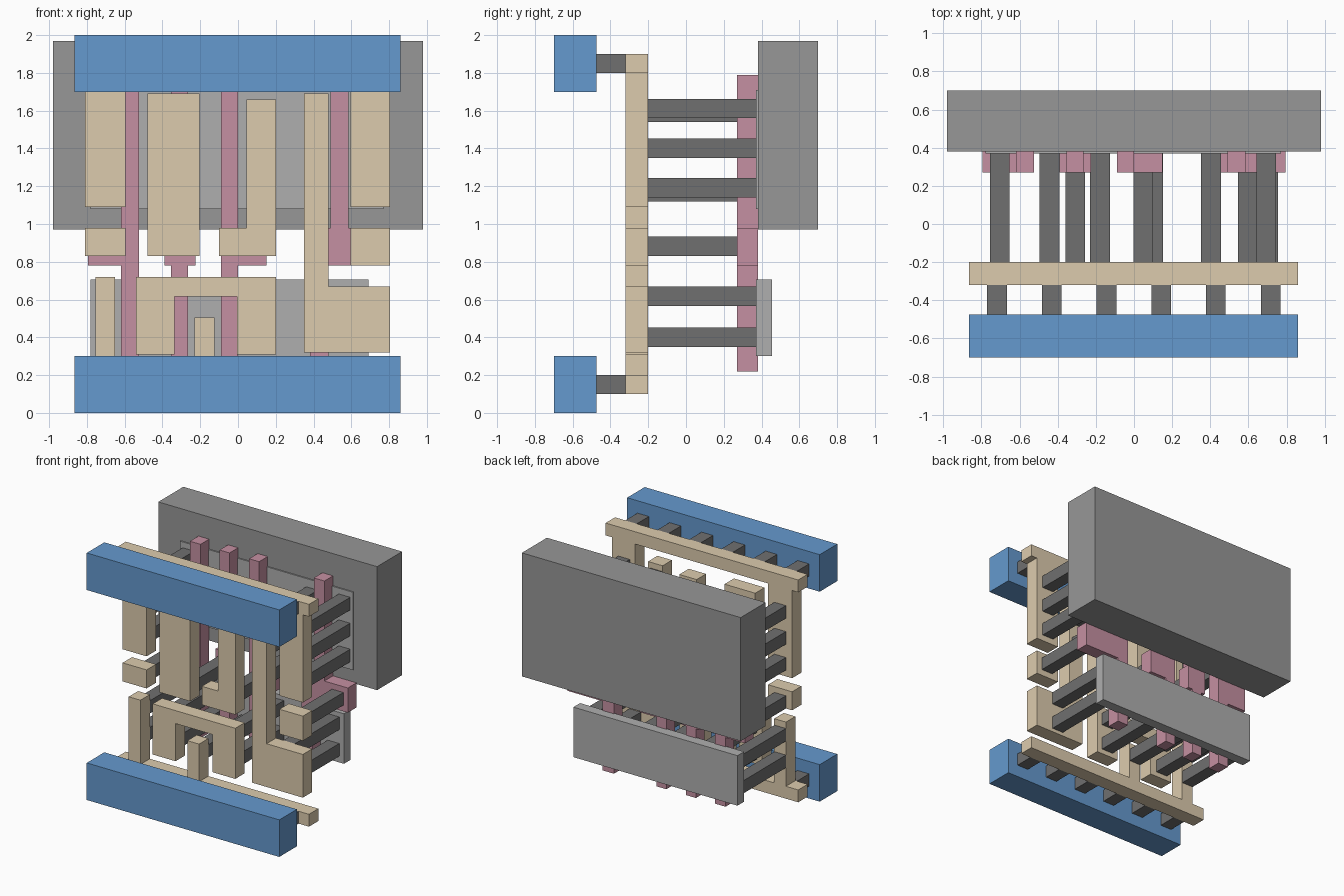
import bpy, bmesh

def material(name, r, g, b):
    m = bpy.data.materials.new(name)
    m.diffuse_color = (r, g, b, 1)
    return m

BLUE = material("blue", 0.13, 0.32, 0.62)
TAN = material("tan", 0.72, 0.60, 0.42)
PINK = material("pink", 0.56, 0.28, 0.36)
DARK = material("dark_grey", 0.16, 0.16, 0.16)
MID = material("mid_grey", 0.31, 0.31, 0.31)
LIGHT = material("light_grey", 0.43, 0.43, 0.43)


def plate(name, outline, y0, y1, mat):
    """Extrude an (x, z) outline from y0 back to y1."""
    bm = bmesh.new()
    face = bm.faces.new([bm.verts.new((x, y0, z)) for x, z in outline])
    ext = bmesh.ops.extrude_face_region(bm, geom=[face])
    verts = [v for v in ext["geom"] if isinstance(v, bmesh.types.BMVert)]
    bmesh.ops.translate(bm, verts=verts, vec=(0, y1 - y0, 0))
    bmesh.ops.recalc_face_normals(bm, faces=bm.faces)
    me = bpy.data.meshes.new(name)
    bm.to_mesh(me)
    bm.free()
    me.materials.append(mat)
    ob = bpy.data.objects.new(name, me)
    bpy.context.collection.objects.link(ob)
    return ob


def rect(x0, x1, z0, z1):
    return [(x0, z0), (x1, z0), (x1, z1), (x0, z1)]


# Back slab and the two active regions
plate("well_slab", rect(-0.98, 0.98, 0.97, 1.97), 0.38, 0.70, MID)
plate("upper_active_region", rect(-0.78, 0.77, 1.08, 1.71), 0.37, 0.455, LIGHT)
plate("lower_active_region", rect(-0.78, 0.69, 0.30, 0.705), 0.37, 0.455, LIGHT)

# Gate strips with contact pads
B, T, P0, P1 = 0.22, 1.79, 0.78, 0.98
gates = [
    [(-0.62, B), (-0.525, B), (-0.525, T), (-0.62, T),
     (-0.62, P1), (-0.795, P1), (-0.795, P0), (-0.62, P0)],
    [(-0.355, B), (-0.265, B), (-0.265, P0), (-0.225, P0), (-0.225, P1), (-0.265, P1),
     (-0.265, T), (-0.355, T), (-0.355, P1), (-0.39, P1), (-0.39, P0), (-0.355, P0)],
    [(-0.09, B), (0, B), (0, P0), (0.15, P0), (0.15, P1), (0, P1), (0, T), (-0.09, T)],
    [(0.38, B), (0.48, B), (0.48, P0), (0.795, P0), (0.795, P1), (0.585, P1),
     (0.585, T), (0.49, T), (0.49, P1), (0.38, P1)],
]
for i, g in enumerate(gates):
    plate(f"gate_strip_{i + 1}", g, 0.27, 0.38, PINK)

# First wiring layer
wires = {
    "upper_rail": [(-0.865, 1.9), (-0.865, 1.8), (-0.81, 1.8), (-0.81, 1.09), (-0.595, 1.09),
                   (-0.595, 1.8), (0.595, 1.8), (0.595, 1.09), (0.805, 1.09), (0.805, 1.8),
                   (0.86, 1.8), (0.86, 1.9)],
    "lower_rail": [(-0.865, 0.1), (0.86, 0.1), (0.86, 0.2), (-0.125, 0.2), (-0.125, 0.505),
                   (-0.23, 0.505), (-0.23, 0.2), (-0.65, 0.2), (-0.65, 0.72), (-0.755, 0.72),
                   (-0.755, 0.2), (-0.865, 0.2)],
    "wide_wire": rect(-0.48, -0.205, 0.83, 1.69),
    "hooked_wire": [(-0.1, 0.83), (0.2, 0.83), (0.2, 1.66), (0.045, 1.66),
                    (0.045, 0.98), (-0.1, 0.98)],
    "output_wire": [(0.35, 0.32), (0.805, 0.32), (0.805, 0.67), (0.48, 0.67),
                    (0.48, 1.69), (0.35, 1.69)],
    "bridge_wire": [(-0.54, 0.31), (-0.335, 0.31), (-0.335, 0.615), (-0.005, 0.615),
                    (-0.005, 0.31), (0.2, 0.31), (0.2, 0.72), (-0.54, 0.72)],
    "left_pad_wire": rect(-0.81, -0.595, 0.83, 0.98),
    "right_pad_wire": rect(0.595, 0.805, 0.78, 0.98),
}
for name, outline in wires.items():
    plate(name, outline, -0.32, -0.20, TAN)

# Contact pillars: left edge x, list of bottom z
S = 0.103
upper, lower = (1.14, 1.35, 1.56), (0.35, 0.565)
contacts = [
    (-0.755, upper), (0.643, upper), (0.352, (1.12, 1.35, 1.54)),
    (-0.755, lower), (-0.495, lower), (0.048, lower), (0.545, lower), (-0.23, (0.35,)),
]
for x, rows in contacts:
    for z in rows:
        plate("active_contact", rect(x, x + S, z, z + S), -0.205, 0.375, DARK)
for x in (-0.755, -0.36, -0.003, 0.652):
    plate("gate_contact", rect(x, x + S, 0.83, 0.83 + S), -0.205, 0.275, DARK)

# Front supply bars with the short pillars behind them
for label, z0, zv in (("lower", 0.0, 0.1), ("upper", 1.7, 1.8)):
    plate(f"{label}_supply_bar", rect(-0.865, 0.86, z0, z0 + 0.3), -0.70, -0.475, BLUE)
    for i in range(6):
        x = -0.77 + i * 0.287
        plate(f"{label}_bar_pillar", rect(x, x + S, zv, zv + 0.1), -0.48, -0.32, DARK)
